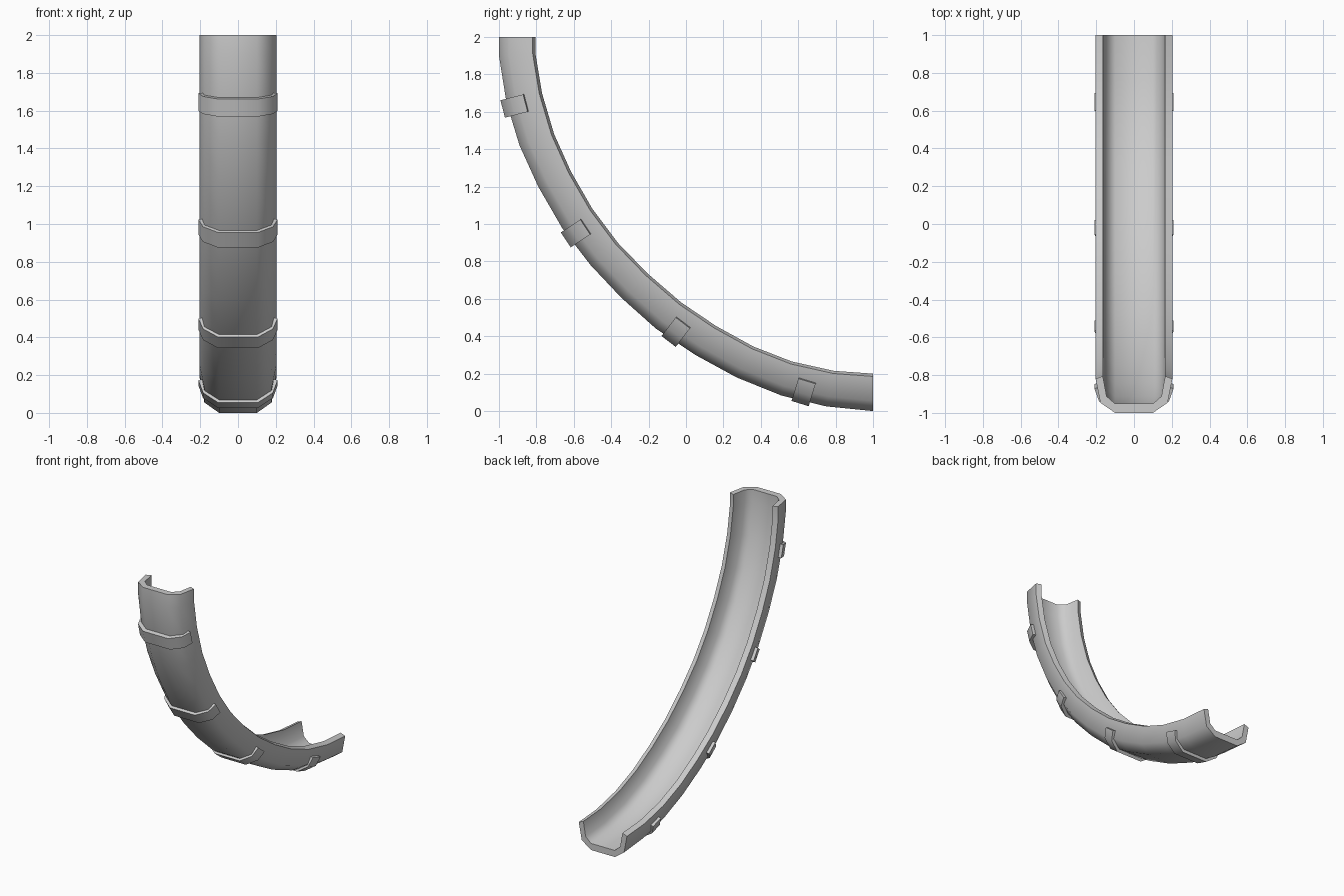
import bpy, bmesh, math
from mathutils import Vector

if "Cube" in bpy.data.objects:
    bpy.data.objects.remove(bpy.data.objects["Cube"])

# Side-view stations (y, z): underside of the chute and matching rim line
UNDER = [(-1, 2), (-1, 1.9), (-.96, 1.65), (-.89, 1.42), (-.79, 1.2), (-.66, .975),
         (-.51, .78), (-.345, .605), (-.16, .44), (.05, .30), (.27, .18),
         (.51, .083), (.75, .025), (1, 0)]
RIM = [(-.805, 2), (-.805, 1.91), (-.77, 1.7), (-.705, 1.48), (-.615, 1.28), (-.5, 1.08),
       (-.365, .9), (-.205, .735), (-.025, .58), (.16, .455), (.36, .345),
       (.565, .265), (.79, .215), (1, .2)]


def section(outer, inner):
    """Closed U section (x, depth) from half profiles listed rim to floor."""
    half = lambda pts: pts + [(-x, d) for x, d in reversed(pts)]
    return half(outer) + half(inner)[::-1]


def sweep(name, sec, frames):
    """Loft a section through (origin, depth vector) frames and cap both ends."""
    bm = bmesh.new()
    rings = [[bm.verts.new((x, *(o + n * d))) for x, d in sec] for o, n in frames]
    k = len(sec)
    for a, b in zip(rings, rings[1:]):
        for i in range(k):
            j = (i + 1) % k
            bm.faces.new((a[i], a[j], b[j], b[i]))
    # U-shaped caps as strips of quads between outer and inner profile
    for r in (rings[0], rings[-1]):
        for i in range(k // 2 - 1):
            bm.faces.new((r[i], r[i + 1], r[k - 2 - i], r[k - 1 - i]))
    bmesh.ops.recalc_face_normals(bm, faces=bm.faces)
    me = bpy.data.meshes.new(name)
    bm.to_mesh(me)
    bm.free()
    ob = bpy.data.objects.new(name, me)
    bpy.context.collection.objects.link(ob)
    bpy.ops.object.select_all(action='DESELECT')
    ob.select_set(True)
    bpy.context.view_layer.objects.active = ob
    bpy.ops.object.shade_smooth_by_angle(angle=math.radians(55))
    return ob


# Curved open chute
chute = section([(-.203, .185), (-.178, .055), (-.1, 0)],
                [(-.165, .2), (-.145, .09), (-.1, .05)])
frames = [(Vector(u), (Vector(r) - Vector(u)) / .2) for u, r in zip(UNDER, RIM)]
sweep("chute", chute, frames)

# Four bands wrapped round the underside: (outer edge middle, inner edge middle)
band = section([(-.21, .125), (-.185, .055), (-.105, 0)],
               [(-.18, .132), (-.16, .07), (-.1, .04)])
BANDS = [((-.98, 1.615), (-.845, 1.65)), ((-.643, .915), (-.53, .99)),
         ((-.093, .372), (-.018, .47)), ((.61, .04), (.648, .163))]
for i, (a, b) in enumerate(BANDS, 1):
    o = Vector(a)
    n = (Vector(b) - o).normalized()
    t = Vector((n.y, -n.x)) * .048
    sweep(f"band_{i}", band, [(o - t, n), (o + t, n)])
